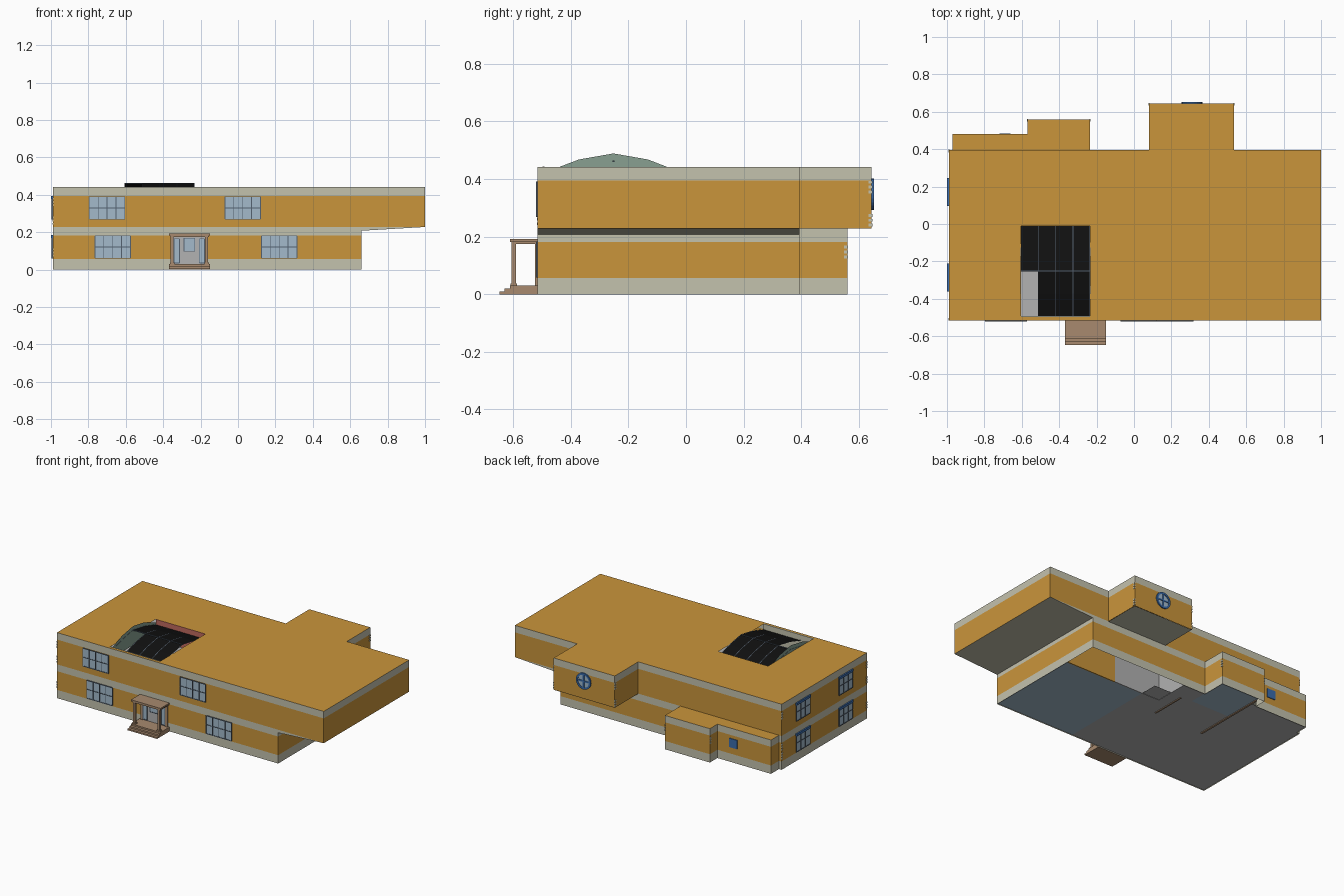
import bpy, bmesh, math
from mathutils import Matrix, Vector

if "Cube" in bpy.data.objects:
    bpy.data.objects.remove(bpy.data.objects["Cube"])


def lin(c):
    c /= 255
    return c / 12.92 if c <= 0.04045 else ((c + 0.055) / 1.055) ** 2.4


MATS = {}
for name, rgb in dict(
        orange_wall=(202, 149, 59), stone=(196, 194, 174), glass=(163, 186, 203),
        slate_frame=(84, 97, 112), blue_trim=(58, 108, 172), tan_porch=(168, 138, 110),
        black_panel=(16, 16, 16), green_gable=(136, 160, 145),
        light_grey=(178, 178, 178), pink_lining=(190, 105, 95)).items():
    m = bpy.data.materials.new(name)
    m.diffuse_color = (*[lin(c) for c in rgb], 1)
    m.use_nodes = True
    m.node_tree.nodes["Principled BSDF"].inputs["Base Color"].default_value = m.diffuse_color
    MATS[name] = m


def finish(bm, name, mats):
    me = bpy.data.meshes.new(name)
    bm.to_mesh(me)
    bm.free()
    ob = bpy.data.objects.new(name, me)
    for m in mats:
        me.materials.append(MATS[m])
    bpy.context.collection.objects.link(ob)
    return ob


def add_box(bm, lo, hi, mi=0):
    lo, hi = Vector(lo), Vector(hi)
    mat = Matrix.Translation((lo + hi) / 2) @ Matrix.Diagonal((*(hi - lo), 1))
    for v in bmesh.ops.create_cube(bm, size=1, matrix=mat)["verts"]:
        for f in v.link_faces:
            f.material_index = mi


def box(name, lo, hi, mat):
    bm = bmesh.new()
    add_box(bm, lo, hi)
    return finish(bm, name, [mat])


def banded_walls(name, outline, levels, kinds):
    """Wall ring; each height band is orange (0) or stone (1)."""
    bm = bmesh.new()
    rings = [[bm.verts.new((x, y, z)) for x, y in outline] for z in levels]
    n = len(outline)
    for a, b, k in zip(rings, rings[1:], kinds):
        for i in range(n):
            j = (i + 1) % n
            bm.faces.new((a[i], a[j], b[j], b[i])).material_index = k
    return finish(bm, name, ["orange_wall", "stone"])


def sheets(name, rects, z, mat, up=True):
    """Flat horizontal rectangles (x0, x1, y0, y1)."""
    bm = bmesh.new()
    for x0, x1, y0, y1 in rects:
        c = [bm.verts.new((x, y, z)) for x, y in ((x0, y0), (x1, y0), (x1, y1), (x0, y1))]
        bm.faces.new(c if up else c[::-1])
    return finish(bm, name, [mat])


def window(name, origin, angle, w, h, cols, rows, frame):
    """Glass plate with bars; local -y points out of the wall."""
    bm = bmesh.new()
    t = 0.004
    add_box(bm, (-w / 2, -0.003, -h / 2), (w / 2, 0.002, h / 2), 0)
    for i in range(cols + 1):
        x = -w / 2 + w * i / cols
        add_box(bm, (x - t / 2, -0.006, -h / 2), (x + t / 2, 0.002, h / 2), 1)
    for i in range(rows + 1):
        z = -h / 2 + h * i / rows
        add_box(bm, (-w / 2, -0.006, z - t / 2), (w / 2, 0.002, z + t / 2), 1)
    bm.transform(Matrix.Translation(origin) @ Matrix.Rotation(angle, 4, 'Z'))
    return finish(bm, name, ["glass", frame])


L, R, F, B = -0.99, 1.0, -0.515, 0.395
MID, TOP = 0.228, 0.442

# ---- storeys
banded_walls("lower_walls",
             [(L, F), (.66, F), (.66, B), (-.235, B), (-.235, .56), (-.57, .56),
              (-.57, .48), (-.97, .48), (-.97, B), (L, B)],
             [0, .056, .182, MID], [1, 0, 1])
banded_walls("upper_walls",
             [(L, F), (R, F), (R, B), (.535, B), (.535, .645), (.08, .645), (.08, B), (L, B)],
             [MID, .395, TOP], [0, 1])

# ---- roofs, with the skylight opening left out
SX0, SX1, SY0, SY1 = -.605, -.235, -.492, -.01
sheets("main_roof", [(L, SX0, F, B), (SX1, R, F, B), (SX0, SX1, SY1, B),
                     (SX0, SX1, F, SY0), (.08, .535, B, .645)], TOP, "orange_wall")
sheets("annex_roof", [(-.57, -.235, B, .56), (-.97, -.57, B, .48)], MID, "orange_wall")

# ---- undersides and floors
sheets("upper_floor_underside", [(L, .66, F, B), (.08, .535, B, .645)], MID - .001, "stone", False)
sheets("upper_floor", [(L, R, F, B)], MID + .004, "light_grey")
bm = bmesh.new()
for y0, y1 in [(F, B)]:
    p = [bm.verts.new(c) for c in ((.66, y0, .208), (.66, y1, .208), (R, y1, MID), (R, y0, MID))]
    q = [bm.verts.new((.66, y, MID)) for y in (y0, y1)]
    bm.faces.new(p)
    bm.faces.new((p[0], p[3], q[0]))
    bm.faces.new((p[1], q[1], p[2]))
finish(bm, "sloped_soffit", ["stone"])
sheets("hall_floor", [(L, .06, F, .27), (L, -.53, .27, B), (-.97, -.53, B, .48),
                      (-.235, -.07, .27, B)], .006, "light_grey", False)
sheets("blue_floor", [(.06, .66, F, .15), (-.53, -.235, .27, .56)], .006, "glass", False)

# ---- inner partitions visible from below
box("orange_partition", (.28, .145, .004), (.659, .152, .226), "orange_wall")
box("grey_partition", (-.07, .145, .004), (.28, .152, .226), "light_grey")
box("hall_partition", (-.077, .15, .004), (-.07, B, .226), "light_grey")
box("long_wall_base", (-.537, .01, .001), (-.523, .53, .2), "tan_porch")
box("short_wall_base", (-.16, .02, .001), (-.15, .26, .2), "tan_porch")

# ---- windows
for i, (x, z) in enumerate([(-.67, .121), (.22, .121), (-.70, .33), (.025, .33)]):
    window(f"front_window_{i}", (x, F, z), 0, .19, .12, 4, 2, "slate_frame")
for i, (y, z) in enumerate((y, z) for y in (.17, -.285) for z in (.122, .33)):
    window(f"left_window_{i}", (L, y, z), -math.pi / 2, .145, .12, 3, 2, "slate_frame")
    box(f"left_window_head_{i}", (L - .009, y - .075, z + .048), (L, y + .075, z + .064), "blue_trim")
box("annex_window", (-.72, .478, .1), (-.66, .485, .16), "blue_trim")

# round window: glass disc, ring and cross bars
C = Matrix.Translation((.31, .645, .347)) @ Matrix.Rotation(math.pi / 2, 4, 'X')
bm = bmesh.new()
bmesh.ops.create_cone(bm, cap_ends=True, segments=24, radius1=.045, radius2=.045, depth=.006, matrix=C)
n = 24
loops = []
for r, y in ((.055, .643), (.055, .652), (.042, .652), (.042, .643)):
    loops.append([bm.verts.new((.31 + r * math.cos(2 * math.pi * i / n), y,
                                .347 + r * math.sin(2 * math.pi * i / n))) for i in range(n)])
for a, b in zip(loops, loops[1:]):
    for i in range(n):
        j = (i + 1) % n
        bm.faces.new((a[i], a[j], b[j], b[i])).material_index = 1
add_box(bm, (.265, .645, .342), (.355, .651, .352), 1)
add_box(bm, (.305, .645, .302), (.315, .651, .392), 1)
finish(bm, "round_window", ["glass", "blue_trim"])

# ---- small corner stones
bm = bmesh.new()
for x, y, z0 in [(.535, .64, .235), (.535, .64, .35), (.08, .64, .235), (.08, .64, .35),
                 (-.57, .555, .125), (-.235, .555, .125), (L, F + .005, .24), (L, F + .005, .34),
                 (L, F + .005, .07), (L, B - .005, .07), (L, B - .005, .13), (L, B - .005, .34)]:
    for k in range(3):
        add_box(bm, (x - .003, y - .007, z0 + k * .017), (x + .003, y + .007, z0 + k * .017 + .01))
finish(bm, "corner_stones", ["stone"])

# ---- porch: steps, posts, canopy
PX0, PX1 = -.37, -.15
for i in range(3):
    box(f"porch_step_{i}", (PX0, -.648 + i * .018, i * .01), (PX1, F, (i + 1) * .01), "tan_porch")
box("porch_canopy", (PX0, -.612, .182), (PX1, F, .192), "tan_porch")
box("porch_canopy_moulding", (PX0 + .006, -.606, .174), (PX1 - .006, F, .182), "tan_porch")
for s, x in (("left", PX0 + .018), ("right", PX1 - .018)):
    box(f"porch_post_{s}", (x - .008, -.606, .03), (x + .008, -.59, .175), "tan_porch")
    box(f"porch_post_base_{s}", (x - .012, -.609, .03), (x + .012, -.586, .038), "tan_porch")
    box(f"porch_pilaster_{s}", (x - .008, -.525, .03), (x + .008, F, .175), "tan_porch")

# door with side lights
box("door_panel", (-.345, F - .004, .03), (-.175, F + .001, .175), "light_grey")
window("door_glass", (-.26, F - .004, .133), 0, .058, .07, 1, 1, "slate_frame")
for s, x in (("left", -.327), ("right", -.193)):
    window(f"side_light_{s}", (x, F - .004, .1), 0, .028, .13, 1, 1, "slate_frame")

# ---- skylight: folded black panels, bars, one missing panel, gable at the left end
prof = [(SY0, .405), (-.372, .441), (-.252, .462), (-.13, .441), (SY1, .405)]
xs = [SX0, -.512, -.418, -.326, SX1]
bm = bmesh.new()
for i, (x0, x1) in enumerate(zip(xs, xs[1:])):
    for k, ((y0, z0), (y1, z1)) in enumerate(zip(prof, prof[1:])):
        if i == 0 and k < 2:
            continue
        bm.faces.new([bm.verts.new(c) for c in ((x0, y0, z0), (x1, y0, z0), (x1, y1, z1), (x0, y1, z1))])
for x in xs:
    for (y0, z0), (y1, z1) in zip(prof, prof[1:]):
        c = ((x - .002, y0, z0 + .002), (x + .002, y0, z0 + .002),
             (x + .002, y1, z1 + .002), (x - .002, y1, z1 + .002))
        bm.faces.new([bm.verts.new(v) for v in c]).material_index = 1
add_box(bm, (SX0, -.255, .459), (SX1, -.249, .4645), 1)
finish(bm, "skylight_panels", ["black_panel", "slate_frame"])

bm = bmesh.new()
gable = [(SY0, .36), (SY1, .36), (SY1, .42), (-.065, .442), (-.132, .468),
         (-.252, .489), (-.372, .468), (-.44, .442), (SY0, .42)]
bm.faces.new([bm.verts.new((SX0, y, z)) for y, z in gable])
finish(bm, "skylight_gable", ["green_gable"])
box("skylight_back_lining", (SX0, SY1, .3), (SX1, SY1 + .004, TOP - .001), "pink_lining")
box("skylight_front_lining", (SX0, SY0 - .006, .3), (SX1, SY0, TOP + .001), "stone")
